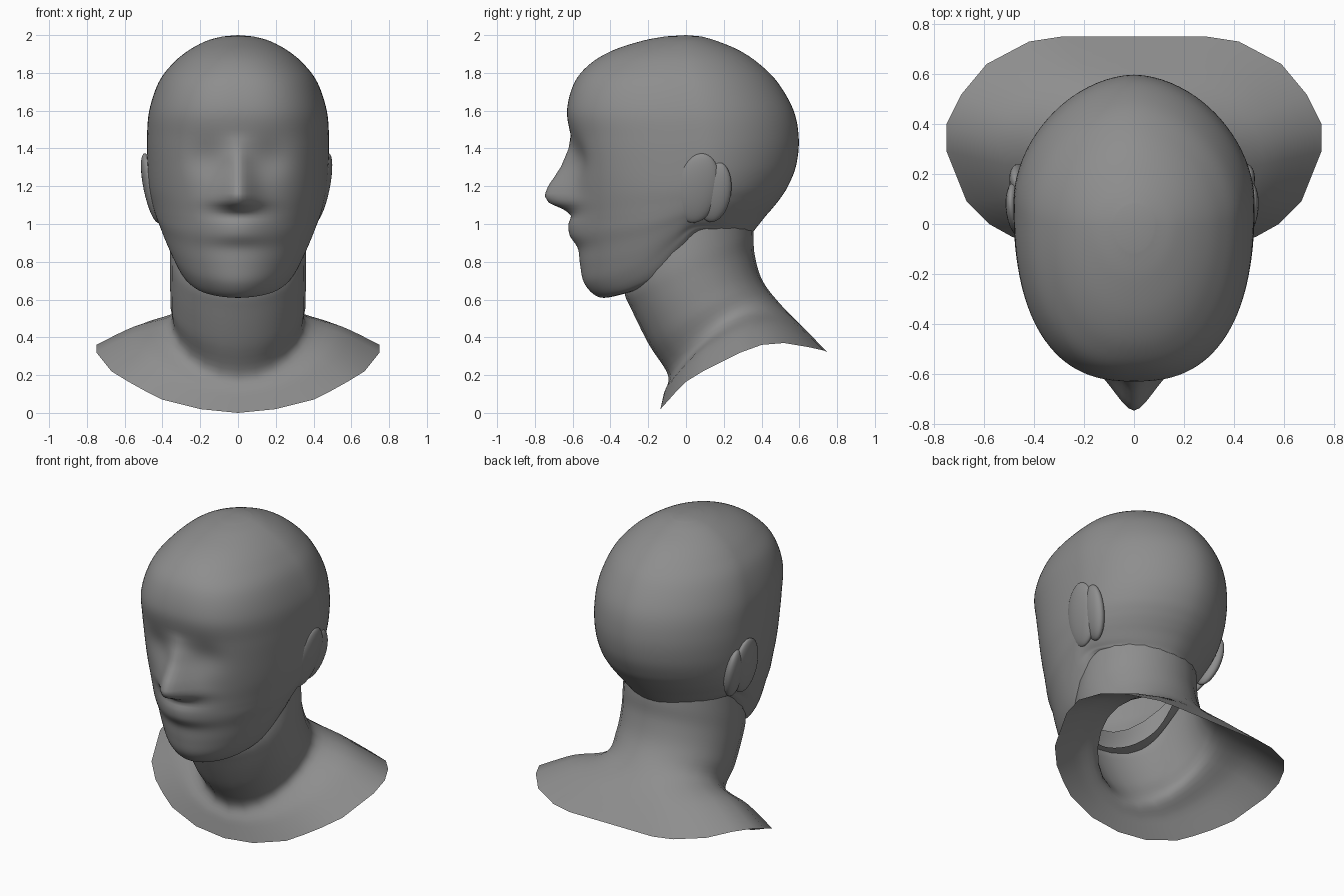
import bpy, bmesh, math
from math import sin, cos, pi, exp
from mathutils import Vector

if "Cube" in bpy.data.objects:
    bpy.data.objects.remove(bpy.data.objects["Cube"])

grey = bpy.data.materials.new("matte grey")
grey.diffuse_color = (0.27, 0.27, 0.27, 1)
grey.use_nodes = True
grey.node_tree.nodes["Principled BSDF"].inputs["Base Color"].default_value = grey.diffuse_color


def catmull(keys, steps):
    """Smoothly resample a list of equal-length number rows."""
    out = []
    n = len(keys)
    for i in range(n - 1):
        a, b, c, d = keys[max(i - 1, 0)], keys[i], keys[i + 1], keys[min(i + 2, n - 1)]
        for s in range(steps):
            t = s / steps
            out.append([0.5 * (2 * q + (r - p) * t + (2 * p - 5 * q + 4 * r - u) * t * t
                               + (3 * q - p - 3 * r + u) * t ** 3)
                        for p, q, r, u in zip(a, b, c, d)])
    out.append(list(keys[-1]))
    return out


def loft(name, rings, apex=None):
    """Skin closed rings into a smooth shell, with an optional pole on the first ring."""
    bm = bmesh.new()
    rows = [[bm.verts.new(p) for p in ring] for ring in rings]
    n = len(rows[0])
    for a, b in zip(rows, rows[1:]):
        for j in range(n):
            k = (j + 1) % n
            bm.faces.new((a[j], b[j], b[k], a[k]))
    if apex:
        top = bm.verts.new(apex)
        for j in range(n):
            bm.faces.new((top, rows[0][j], rows[0][(j + 1) % n]))
    bmesh.ops.recalc_face_normals(bm, faces=bm.faces)
    me = bpy.data.meshes.new(name)
    bm.to_mesh(me)
    bm.free()
    me.materials.append(grey)
    me.shade_smooth()
    ob = bpy.data.objects.new(name, me)
    bpy.context.collection.objects.link(ob)
    return ob


def ramp(v, table):
    """Piecewise linear lookup with clamped ends."""
    for (a, p), (b, q) in zip(table, table[1:]):
        if v <= b:
            return p + (q - p) * max(0, (v - a) / (b - a))
    return table[-1][1]


# Head: rings of front z, front y, back z, back y, half width, front squareness
head_keys = [
    (1.993, -.11, 1.993, .08, .08, 2.0),
    (1.97, -.23, 1.97, .16, .165, 2.0),
    (1.92, -.385, 1.92, .28, .26, 2.1),
    (1.85, -.505, 1.85, .385, .345, 2.2),
    (1.75, -.59, 1.75, .485, .42, 2.4),
    (1.60, -.63, 1.60, .57, .47, 2.5),
    (1.45, -.608, 1.45, .597, .482, 2.5),
    (1.30, -.595, 1.31, .583, .48, 2.4),
    (1.18, -.59, 1.20, .54, .472, 2.25),
    (1.08, -.59, 1.13, .495, .457, 2.1),
    (.97, -.585, 1.08, .455, .441, 1.95),
    (.88, -.57, 1.04, .42, .422, 1.75),
    (.78, -.56, 1.00, .388, .401, 1.55),
    (.69, -.54, .975, .368, .382, 1.35),
    (.625, -.485, .96, .357, .366, 1.2),
    (.61, -.42, .955, .35, .34, 1.25),
    (.64, -.29, .97, .32, .28, 1.5),
]
nose = [(1.04, 0), (1.075, .05), (1.11, .135), (1.15, .16), (1.2, .14), (1.3, .07), (1.4, .02), (1.47, 0)]
# the jaw edge climbs steeply towards the ear, then runs level round the back
jaw_rise = [[0, 0], [.18, .12], [.36, .35], [.53, .78], [.64, 1.03], [.8, 1.04], [1, 1]]
jaw_rise = catmull(jaw_rise, 6)


def face_offset(x, z):
    """How far the face comes forward: nose, eye sockets and lips."""
    w = .05 + .06 * max(0, min(1, (1.4 - z) / .27))
    f = ramp(z, nose) * exp(-(abs(x) / w) ** 1.8)
    f -= .028 * exp(-((abs(x) - .17) / .1) ** 2 - ((z - 1.35) / .1) ** 2)
    f += .037 * exp(-(x / .17) ** 2) * exp(-(abs(z - .97) / .075) ** 3)
    return f


def radius(sx, sy, px, py):
    """Solve |r sx|^px + |r sy|^py = 1."""
    lo, hi = 0.0, 2.0
    for _ in range(26):
        r = (lo + hi) / 2
        if (r * sx) ** px + (r * sy) ** py > 1:
            hi = r
        else:
            lo = r
    return lo


SEG = 112
head_rings = []
for zf, yf, zb, yb, w, p in catmull(head_keys, 6):
    yc = yf + (yb - yf) * .58
    ring = []
    for j in range(SEG):
        a = 2 * pi * j / SEG
        a -= .35 * sin(a)           # finer spacing towards the face
        sx, sy = sin(a), -cos(a)
        d, q = (yc - yf, p) if sy < 0 else (yb - yc, 1.83)
        r = radius(abs(sx / w), abs(sy / d), max(q, 2) if sy < 0 else q, q)
        x, y = r * sx, yc + r * sy
        t = max(0, min(1, (y - yf) / (yb - yf)))
        z = zf + (zb - zf) * ramp(t, jaw_rise)
        if y < -.2:
            y -= face_offset(x, z)
        ring.append((x, y, z))
    head_rings.append(ring)
loft("head", head_rings, (0, 0, 2.0))

# Neck: open shell flaring to a faceted shoulder rim
rim = [(0, -.14, 0), (.2, -.135, .02), (.4, -.09, .07), (.49, -.05, .115), (.58, 0, .165),
       (.67, .09, .22), (.75, .29, .32), (.75, .40, .36), (.69, .52, .37), (.59, .64, .35),
       (.42, .73, .33), (.29, .75, .32), (0, .75, .32)]


def neck_ring(yf, zf, yb, zb, w, bump=0):
    half = []
    for j in range(13):
        a = pi * j / 12
        t = (1 - cos(a)) / 2
        half.append((w * sin(a), yf + (yb - yf) * t, zf + (zb - zf) * t + bump * sin(pi * t)))
    return half


base = neck_ring(-.095, .2, .5, .575, .365, .085)
mid = [tuple((Vector(a) + Vector(b)) / 2 + Vector((0, 0, .02 * sin(pi * i / 12))))
       for i, (a, b) in enumerate(zip(rim, base))]
halves = [rim, mid, base,
          neck_ring(-.195, .36, .405, .7, .358, .04),
          neck_ring(-.285, .54, .363, .84, .36, .02),
          neck_ring(-.325, .64, .358, .95, .36, .04),
          neck_ring(-.3, .75, .35, 1.03, .345, .14)]
flat = catmull([[c for p in h for c in p] for h in halves], 5)
neck_rings = []
for row in flat:
    half = [tuple(row[i:i + 3]) for i in range(0, len(row), 3)]
    neck_rings.append(half + [(-x, y, z) for x, y, z in half[-2:0:-1]])
loft("neck_and_shoulders", neck_rings)


# Ears: two shallow lobes on each side, the left pair standing out a little more
def lobe(name, loc, size, tilt):
    bpy.ops.mesh.primitive_uv_sphere_add(segments=32, ring_count=16, location=loc, rotation=tilt)
    ob = bpy.context.object
    ob.name = name
    ob.scale = size
    ob.data.materials.append(grey)
    ob.data.shade_smooth()


for side, label, out in ((1, "right", 0), (-1, "left", .015)):
    lobe("ear_front_" + label, (side * (.443 + out), .06, 1.19), (.042, .115, .19), (-.2, side * .2, side * -.03))
    lobe("ear_back_" + label, (side * (.425 + out), .15, 1.17), (.045, .09, .165), (-.2, side * .2, side * -.2))
